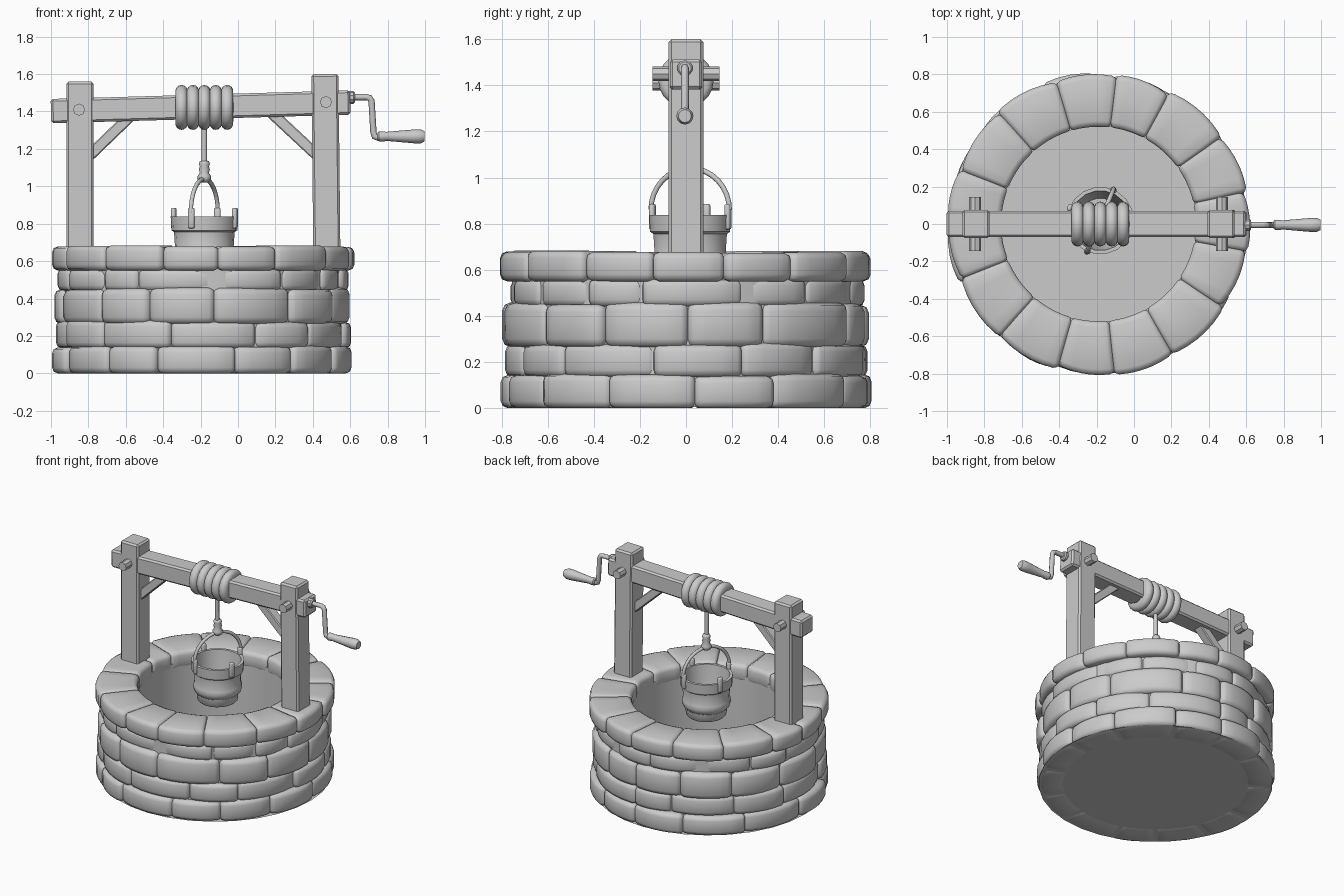
import bpy, bmesh, math, random
from mathutils import Vector, Matrix

if "Cube" in bpy.data.objects:
    bpy.data.objects.remove(bpy.data.objects["Cube"])

random.seed(4)
CX = -0.19  # centre of the stone ring


def finish(bm, name, angle=35):
    bmesh.ops.recalc_face_normals(bm, faces=bm.faces[:])
    me = bpy.data.meshes.new(name)
    bm.to_mesh(me)
    bm.free()
    ob = bpy.data.objects.new(name, me)
    bpy.context.collection.objects.link(ob)
    bpy.ops.object.select_all(action='DESELECT')
    ob.select_set(True)
    bpy.context.view_layer.objects.active = ob
    bpy.ops.object.shade_smooth_by_angle(angle=math.radians(angle))
    return ob


def beam(name, a, b, wide, deep, bevel=0.012):
    """Bevelled timber from a to b in the xz plane; deep is its y size."""
    a, b = Vector(a), Vector(b)
    bm = bmesh.new()
    bmesh.ops.create_cube(bm, size=1)
    bmesh.ops.scale(bm, vec=(wide, deep, (b - a).length), verts=bm.verts)
    bmesh.ops.bevel(bm, geom=bm.edges[:], offset=bevel, segments=1, affect='EDGES')
    d = b - a
    rot = Matrix.Rotation(math.atan2(d.x, d.z), 4, 'Y')
    bmesh.ops.transform(bm, matrix=Matrix.Translation((a + b) / 2) @ rot, verts=bm.verts)
    return finish(bm, name, 25)


def lathe(name, profile, origin, axis='Z', sides=16, angle=35):
    """Revolve (radius, height) points around an axis through origin."""
    bm = bmesh.new()
    vs = [bm.verts.new((r, 0, h)) for r, h in profile]
    es = [bm.edges.new(p) for p in zip(vs, vs[1:])]
    bmesh.ops.spin(bm, geom=vs + es, cent=(0, 0, 0), axis=(0, 0, 1),
                   angle=math.tau, steps=sides)
    bmesh.ops.remove_doubles(bm, verts=bm.verts, dist=1e-4)
    rot = {'Z': Matrix(), 'X': Matrix.Rotation(math.pi / 2, 4, 'Y'),
           'Y': Matrix.Rotation(math.pi / 2, 4, 'X')}[axis]
    bmesh.ops.transform(bm, matrix=Matrix.Translation(origin) @ rot, verts=bm.verts)
    return finish(bm, name, angle)


def tube(name, pts, radius):
    cu = bpy.data.curves.new(name, 'CURVE')
    cu.dimensions = '3D'
    cu.bevel_depth, cu.bevel_resolution, cu.use_fill_caps = radius, 2, True
    sp = cu.splines.new('POLY')
    sp.points.add(len(pts) - 1)
    for p, co in zip(sp.points, pts):
        p.co = (*co, 1)
    sp.use_smooth = True
    ob = bpy.data.objects.new(name, cu)
    bpy.context.collection.objects.link(ob)


def add_stone(bm, a0, a1, z0, z1, r0, r1, bulge, bevel):
    """One rounded block bent around the ring."""
    sb = bmesh.new()
    bmesh.ops.create_cube(sb, size=1)
    half = (a1 - a0) * r1 / 2
    bmesh.ops.scale(sb, vec=(half * 2, r1 - r0, z1 - z0), verts=sb.verts)
    bmesh.ops.bevel(sb, geom=sb.edges[:], offset=bevel, segments=2, profile=0.5,
                    affect='EDGES')
    for t in (-0.5, -0.17, 0.17, 0.5):
        bmesh.ops.bisect_plane(sb, geom=sb.verts[:] + sb.edges[:] + sb.faces[:],
                               plane_co=(t * half, 0, 0), plane_no=(1, 0, 0))
    tilt = random.uniform(-0.012, 0.012)
    new = {}
    for v in sb.verts:
        u = v.co.x / half
        r = (r0 + r1) / 2 + v.co.y
        if v.co.y > 0:
            r += bulge * (0.5 - u * u) + tilt * u
        a = (a0 + a1) / 2 + u * (a1 - a0) / 2
        new[v] = bm.verts.new((CX + r * math.cos(a), r * math.sin(a),
                               (z0 + z1) / 2 + v.co.z))
    for f in sb.faces:
        bm.faces.new([new[v] for v in f.verts])
    sb.free()


def ring(name, count, start, z0, z1, r0, r1, bulge, bevel, jit):
    step = math.tau / count
    cuts = [start + step * (i + random.uniform(-jit, jit)) for i in range(count)]
    cuts.append(cuts[0] + math.tau)
    bm = bmesh.new()
    for a, b in zip(cuts, cuts[1:]):
        top = z1 + random.uniform(-0.008, 0.004)
        add_stone(bm, a - 0.006, b + 0.006, z0, top,
                  r0, r1 + random.uniform(-0.01, 0.006), bulge, bevel)
    finish(bm, name, 50)


# Stone courses and the coping ring
ring("wall_course_1", 13, 0.10, 0.0, 0.145, 0.60, 0.80, 0.015, 0.03, 0.2)
ring("wall_course_2", 12, 0.33, 0.135, 0.28, 0.60, 0.785, 0.015, 0.03, 0.2)
ring("wall_course_3", 13, 0.05, 0.265, 0.455, 0.60, 0.79, 0.015, 0.035, 0.2)
ring("wall_course_4", 14, 0.28, 0.44, 0.56, 0.60, 0.77, 0.015, 0.03, 0.2)
ring("coping_stones", 15, 0.21, 0.55, 0.68, 0.52, 0.805, 0.01, 0.03, 0.12)

# Mortar core with smooth inner shaft, and floor
lathe("wall_core", [(0.525, 0.005), (0.525, 0.60), (0.755, 0.60), (0.755, 0.005)],
      (CX, 0, 0), sides=32)
lathe("well_floor", [(0, 0), (0.79, 0)], (CX, 0, 0.002), sides=32)

# Posts, cross beam and braces
beam("left_post", (-0.845, 0, 0.64), (-0.845, 0, 1.56), 0.145, 0.15)
beam("right_post", (0.475, 0, 0.64), (0.465, 0, 1.60), 0.145, 0.15)
beam("cross_beam", (-1.0, 0, 1.402), (0.60, 0, 1.448), 0.13, 0.14)
beam("left_brace", (-0.83, 0, 1.13), (-0.56, 0, 1.39), 0.06, 0.07, 0.006)
beam("right_brace", (0.45, 0, 1.14), (0.16, 0, 1.41), 0.06, 0.07, 0.006)

# Pegs through the posts
for side, x, z in (("left", -0.85, 1.41), ("right", 0.47, 1.45)):
    lathe(side + "_peg", [(0, -0.145), (0.032, -0.145), (0.032, 0.145), (0, 0.145)],
          (x, 0, z), 'Y', 8, 30)

# Rope coil, hanging rope and knot
coil = [(0.07, -0.155)]
for i in range(5):
    c = -0.122 + i * 0.061
    for k in range(7):
        t = math.pi * (0.08 + 0.84 * k / 6)
        coil.append((0.088 + 0.032 * math.sin(t), c - 0.032 * math.cos(t)))
coil.append((0.07, 0.155))
lathe("rope_coil", coil, (-0.18, 0, 1.422), 'X', 20, 60)
tube("rope", [(-0.18, 0.01, 1.36), (-0.18, 0.015, 1.05)], 0.015)
lathe("rope_knot", [(0, 0.085), (0.024, 0.08), (0.03, 0.065), (0.024, 0.05),
                    (0.03, 0.035), (0.024, 0.018), (0.036, 0), (0.036, -0.02),
                    (0.018, -0.035), (0, -0.035)], (-0.18, 0.018, 1.055), sides=10, angle=70)

# Bucket: outside, rim, then inside
BX, BY = -0.18, 0.018
lathe("bucket", [(0, 0.54), (0.128, 0.54), (0.137, 0.55), (0.143, 0.60), (0.158, 0.615),
                 (0.166, 0.64), (0.163, 0.665), (0.157, 0.68), (0.162, 0.755),
                 (0.176, 0.765), (0.180, 0.838), (0.160, 0.838), (0.145, 0.70),
                 (0.12, 0.56), (0, 0.56)], (BX, BY, 0), sides=18)

# Four lugs around the bucket rim
bm = bmesh.new()
base = math.radians(-113)
for i in range(4):
    res = bmesh.ops.create_cube(bm, size=1)['verts']
    bmesh.ops.scale(bm, vec=(0.026, 0.036, 0.11), verts=res)
    m = (Matrix.Translation((BX, BY, 0.83)) @ Matrix.Rotation(base + i * math.pi / 2, 4, 'Z')
         @ Matrix.Translation((0.178, 0, 0)))
    bmesh.ops.transform(bm, matrix=m, verts=res)
bmesh.ops.bevel(bm, geom=bm.edges[:], offset=0.009, segments=2, profile=0.5, affect='EDGES')
finish(bm, "bucket_lugs", 50)

# Arched bucket handle
dx, dy = math.cos(base), math.sin(base)
arc = []
for i in range(17):
    t = math.pi * i / 16
    r = 0.185 * math.cos(t)
    arc.append((BX + dx * r, BY + dy * r, 0.86 + 0.18 * math.sin(t)))
tube("bucket_handle", arc, 0.012)

# Crank: collar, bent rod and grip
lathe("crank_collar", [(0, -0.03), (0.034, -0.03), (0.034, 0.022), (0.027, 0.03), (0, 0.03)],
      (0.595, -0.005, 1.475), 'X', 10)
tube("crank_rod", [(0.58, -0.005, 1.477), (0.685, -0.005, 1.477), (0.705, -0.005, 1.472),
                   (0.714, -0.005, 1.455), (0.724, -0.005, 1.29), (0.73, -0.005, 1.267),
                   (0.75, -0.005, 1.26), (0.80, -0.005, 1.265)], 0.017)
lathe("crank_grip", [(0, -0.125), (0.02, -0.125), (0.027, -0.118), (0.027, -0.09), (0.024, -0.08),
                     (0.037, 0.07), (0.037, 0.105), (0.028, 0.125), (0, 0.125)],
      (0.872, -0.005, 1.267), 'X', 12, 40)
